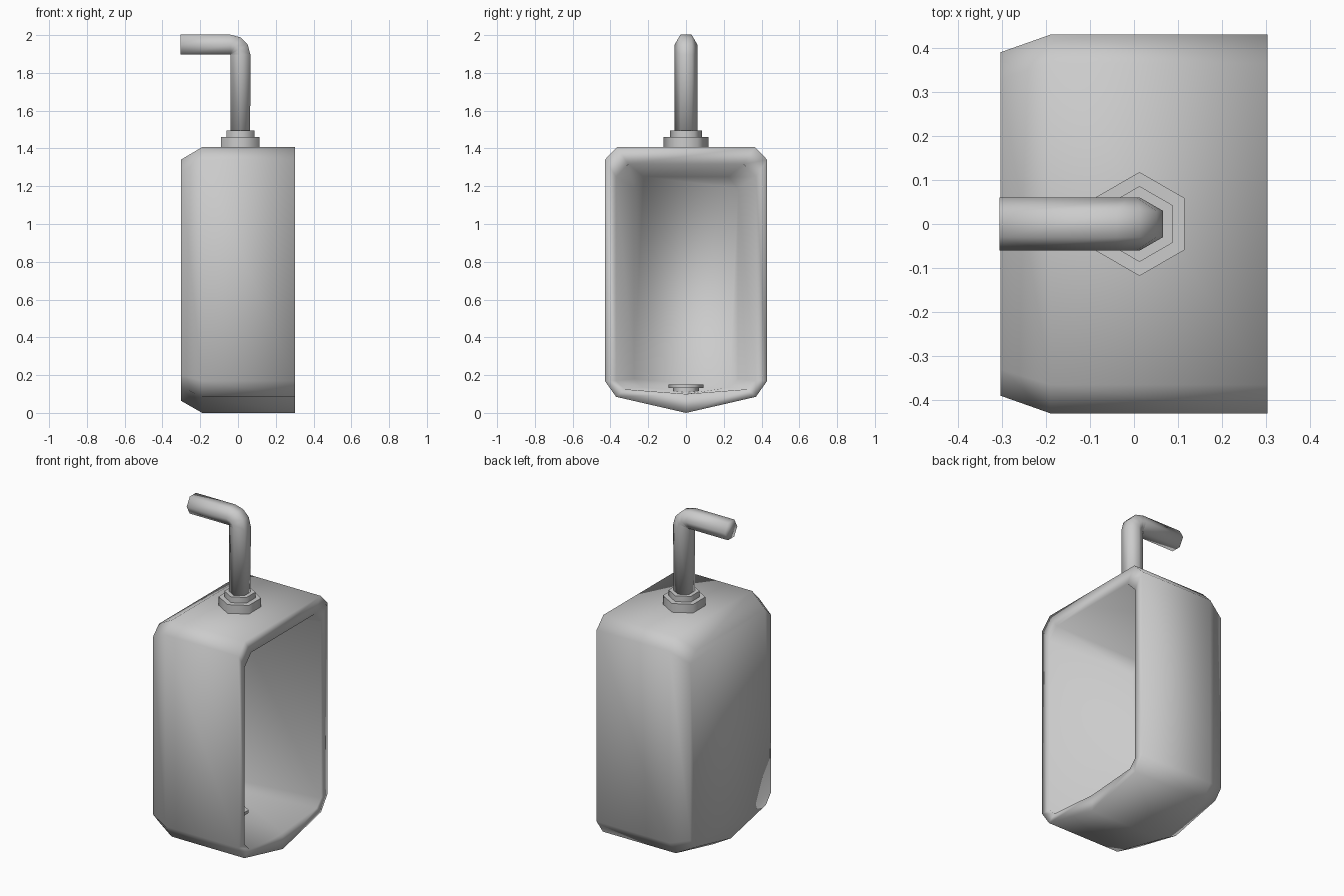
import bpy, bmesh, math
from mathutils import Vector

if "Cube" in bpy.data.objects:
    bpy.data.objects.remove(bpy.data.objects["Cube"])


def loft(name, rings, angle=62):
    """Skin a list of equal-length vertex rings and cap both ends."""
    bm = bmesh.new()
    loops = [[bm.verts.new(p) for p in ring] for ring in rings]
    n = len(loops[0])
    for a, b in zip(loops, loops[1:]):
        for i in range(n):
            j = (i + 1) % n
            bm.faces.new((a[i], a[j], b[j], b[i]))
    bm.faces.new(loops[0][::-1])
    bm.faces.new(loops[-1])
    bmesh.ops.recalc_face_normals(bm, faces=bm.faces)
    mesh = bpy.data.meshes.new(name)
    bm.to_mesh(mesh)
    bm.free()
    ob = bpy.data.objects.new(name, mesh)
    bpy.context.collection.objects.link(ob)
    bpy.ops.object.select_all(action='DESELECT')
    ob.select_set(True)
    bpy.context.view_layer.objects.active = ob
    bpy.ops.object.shade_smooth_by_angle(angle=math.radians(angle))
    return ob


def outline(x, half):
    """Mirror a half profile (y, z) that starts on the centre keel."""
    pts = half + [(-y, z) for y, z in reversed(half[1:])]
    return [(x, y, z) for y, z in pts]


def hexagon(centre, u, v, r):
    """Hexagon with corners along +-u."""
    c, u, v = Vector(centre), Vector(u), Vector(v)
    return [c + r * (math.cos(k * math.pi / 3) * u + math.sin(k * math.pi / 3) * v)
            for k in range(6)]


def stepped_hex(name, x, levels):
    return loft(name, [hexagon((x, 0, z), (0, 1, 0), (1, 0, 0), r) for z, r in levels])


# basin shell: chamfered back, straight sides, then rim turned into the hollow
back = [(0, .065), (.34, .14), (.39, .2), (.39, 1.28), (.33, 1.34)]
side = [(0, 0), (.37, .085), (.43, .17), (.43, 1.34), (.365, 1.407)]
lip = [(0, .10), (.325, .125), (.37, .17), (.37, 1.25), (.305, 1.317)]
deep = [(0, .115), (.23, .135), (.275, .18), (.275, 1.19), (.225, 1.25)]
loft("basin", [outline(-.303, back), outline(-.19, side), outline(.303, side),
               outline(.303, lip), outline(-.22, deep)], 120)

# drain plug on the basin floor
stepped_hex("drain", -.04, [(.09, .07), (.132, .07), (.132, .092), (.15, .092)])

# collar where the pipe enters the top
PX = .0125
stepped_hex("pipe_collar", PX, [(1.40, .118), (1.46, .118),
                                (1.46, .086), (1.495, .086)])

# water pipe: rises, turns about its inner corner, runs to the wall
R = .06
H = R * math.cos(math.pi / 6)
pivot = Vector((PX - H, 0, 1.897))
rings = [hexagon((PX, 0, 1.45), (0, 1, 0), (1, 0, 0), R)]
for deg in (0, 30, 60, 90):
    a = math.radians(deg)
    out = Vector((math.cos(a), 0, math.sin(a)))
    rings.append(hexagon(pivot + out * (H + .001), (0, 1, 0), out, R))
rings.append(hexagon((-.305, 0, 1.898 + H), (0, 1, 0), (0, 0, 1), R))
loft("water_pipe", rings, 120)
